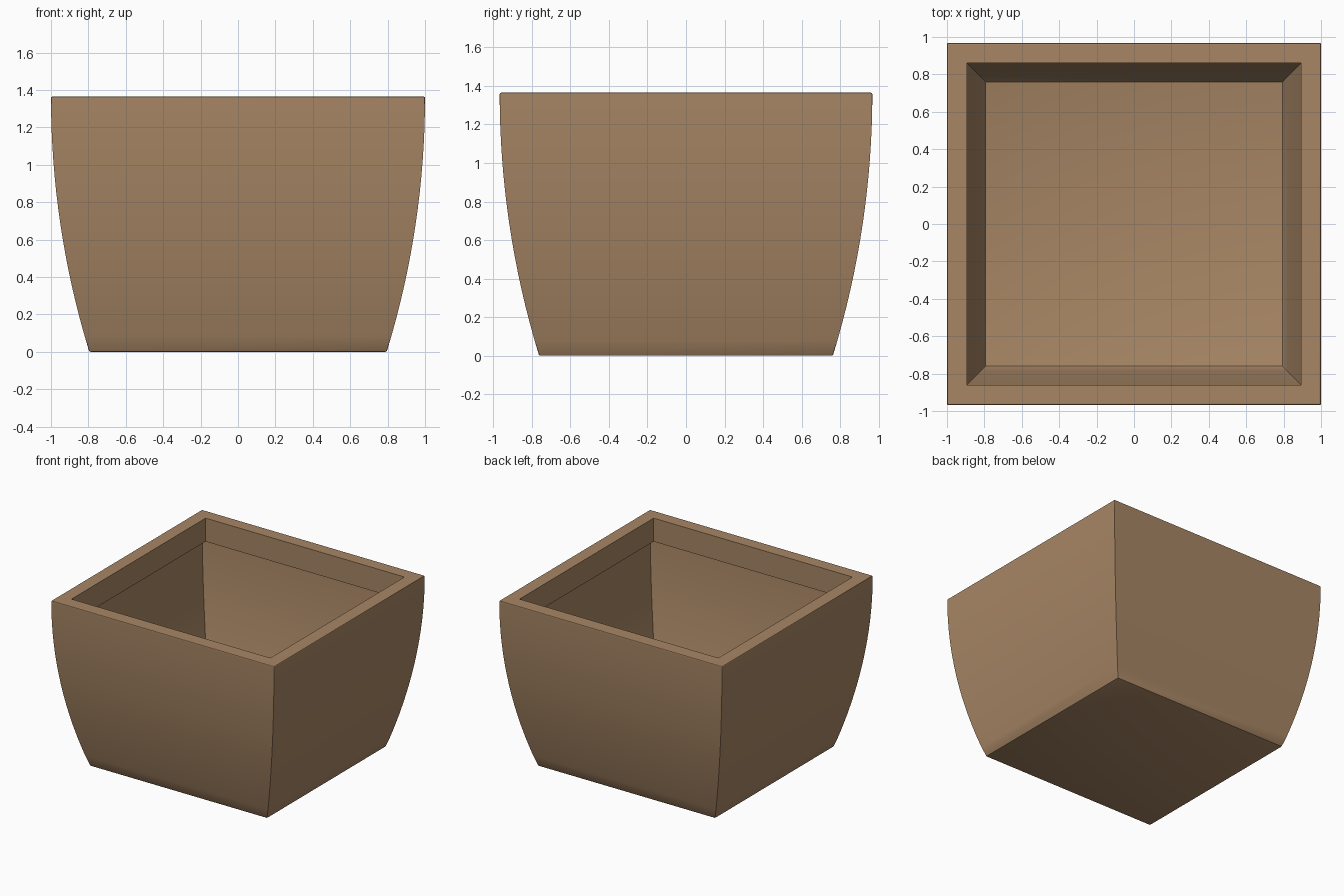
import bpy, bmesh, math

if "Cube" in bpy.data.objects:
    bpy.data.objects.remove(bpy.data.objects["Cube"])

HX, HY, H = 1.0, 0.967, 1.365     # half sizes at the rim, height
FLARE, STEPS = 0.205, 16          # how far the walls draw in at the base
RIM, LIP = 0.107, 0.19            # rim width, depth of the inner lip

clay = bpy.data.materials.new("tan_clay")
clay.diffuse_color = (0.39, 0.24, 0.13, 1)
clay.use_nodes = True
clay.node_tree.nodes["Principled BSDF"].inputs["Base Color"].default_value = clay.diffuse_color

bm = bmesh.new()


def ring(inset, z):
    x, y = HX - inset, HY - inset
    return [bm.verts.new(p) for p in ((-x, -y, z), (x, -y, z), (x, y, z), (-x, y, z))]


# Circular arc profile, vertical at the rim
radius = (H * H + FLARE * FLARE) / (2 * FLARE)
rings = []
for i in range(STEPS + 1):
    z = H * i / STEPS
    rings.append(ring(radius - math.sqrt(radius ** 2 - (H - z) ** 2), z))

# Flat rim and the inner lip
rings.append(ring(RIM, H))
rings.append(ring(RIM, H - LIP))

for a, b in zip(rings, rings[1:]):
    for k in range(4):
        n = (k + 1) % 4
        bm.faces.new((a[k], a[n], b[n], b[k]))

# Floor
bm.faces.new(rings[0][::-1])

# Fine rounding of the outer edges
edges = set()
for r in (rings[0], rings[STEPS]):
    edges |= {bm.edges.get((r[k], r[(k + 1) % 4])) for k in range(4)}
for a, b in zip(rings[:STEPS], rings[1:STEPS + 1]):
    edges |= {bm.edges.get((a[k], b[k])) for k in range(4)}
bmesh.ops.bevel(bm, geom=list(edges), offset=0.007, segments=2, profile=0.5, affect='EDGES')

mesh = bpy.data.meshes.new("planter_box")
bm.to_mesh(mesh)
bm.free()
mesh.materials.append(clay)
planter = bpy.data.objects.new("planter_box", mesh)
bpy.context.collection.objects.link(planter)

bpy.context.view_layer.objects.active = planter
planter.select_set(True)
bpy.ops.object.shade_smooth_by_angle(angle=math.radians(20))
